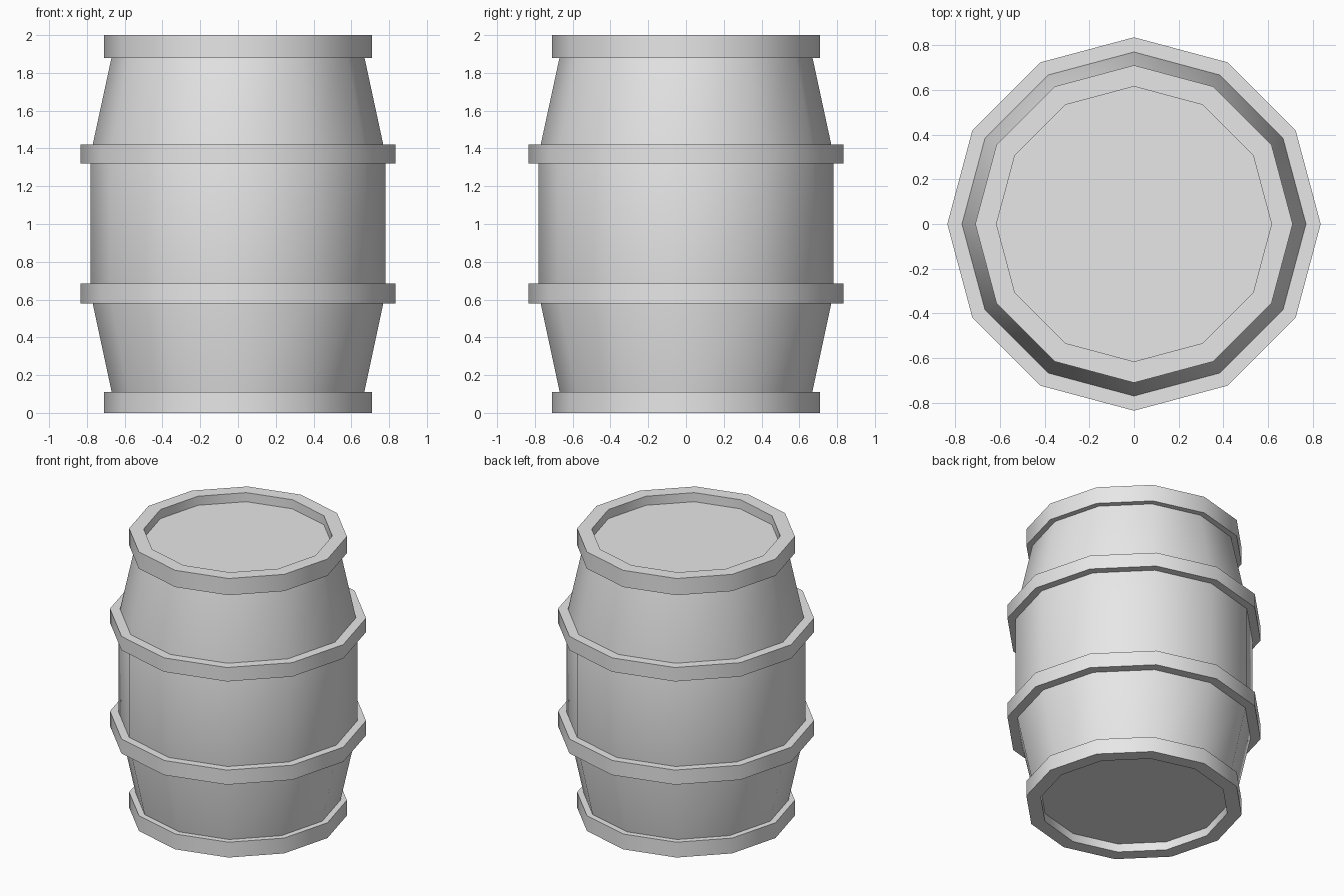
import bpy
import bmesh
import math

SIDES = 12

cube = bpy.data.objects.get("Cube")
if cube:
    bpy.data.objects.remove(cube, do_unlink=True)

grey = bpy.data.materials.new("plain grey")
grey.use_nodes = True
colour = (0.8, 0.8, 0.8, 1)
grey.diffuse_color = colour
grey.node_tree.nodes["Principled BSDF"].inputs["Base Color"].default_value = colour


def lathe(name, profile, closed):
    """Turn a (radius, height) profile around z; an open profile gets end caps."""
    bm = bmesh.new()
    rings = []
    for radius, z in profile:
        angles = [math.tau * i / SIDES for i in range(SIDES)]
        rings.append([bm.verts.new((radius * math.cos(a), radius * math.sin(a), z))
                      for a in angles])
    pairs = list(zip(rings, rings[1:]))
    if closed:
        pairs.append((rings[-1], rings[0]))
    else:
        bm.faces.new(rings[0])
        bm.faces.new(rings[-1])
    for low, high in pairs:
        for i in range(SIDES):
            j = (i + 1) % SIDES
            bm.faces.new((low[i], low[j], high[j], high[i]))
    bmesh.ops.recalc_face_normals(bm, faces=bm.faces)
    mesh = bpy.data.meshes.new(name)
    bm.to_mesh(mesh)
    bm.free()
    mesh.materials.append(grey)
    obj = bpy.data.objects.new(name, mesh)
    bpy.context.collection.objects.link(obj)
    bpy.ops.object.select_all(action="DESELECT")
    obj.select_set(True)
    bpy.context.view_layer.objects.active = obj
    bpy.ops.object.shade_smooth_by_angle(angle=math.radians(40))
    return obj


def hoop(name, inner, outer, bottom, top):
    """A flat band with a square cross-section."""
    return lathe(name, [(inner, bottom), (outer, bottom), (outer, top), (inner, top)], True)


# Bulging body, its ends forming the recessed lid and base
lathe("barrel_body", [(0.658, 0.06), (0.78, 0.63), (0.78, 1.37), (0.658, 1.935)], False)

# End rims
hoop("bottom_rim", 0.615, 0.71, 0, 0.11)
hoop("top_rim", 0.615, 0.71, 1.88, 2)

# Middle hoops
hoop("lower_hoop", 0.765, 0.835, 0.58, 0.685)
hoop("upper_hoop", 0.765, 0.835, 1.32, 1.42)
